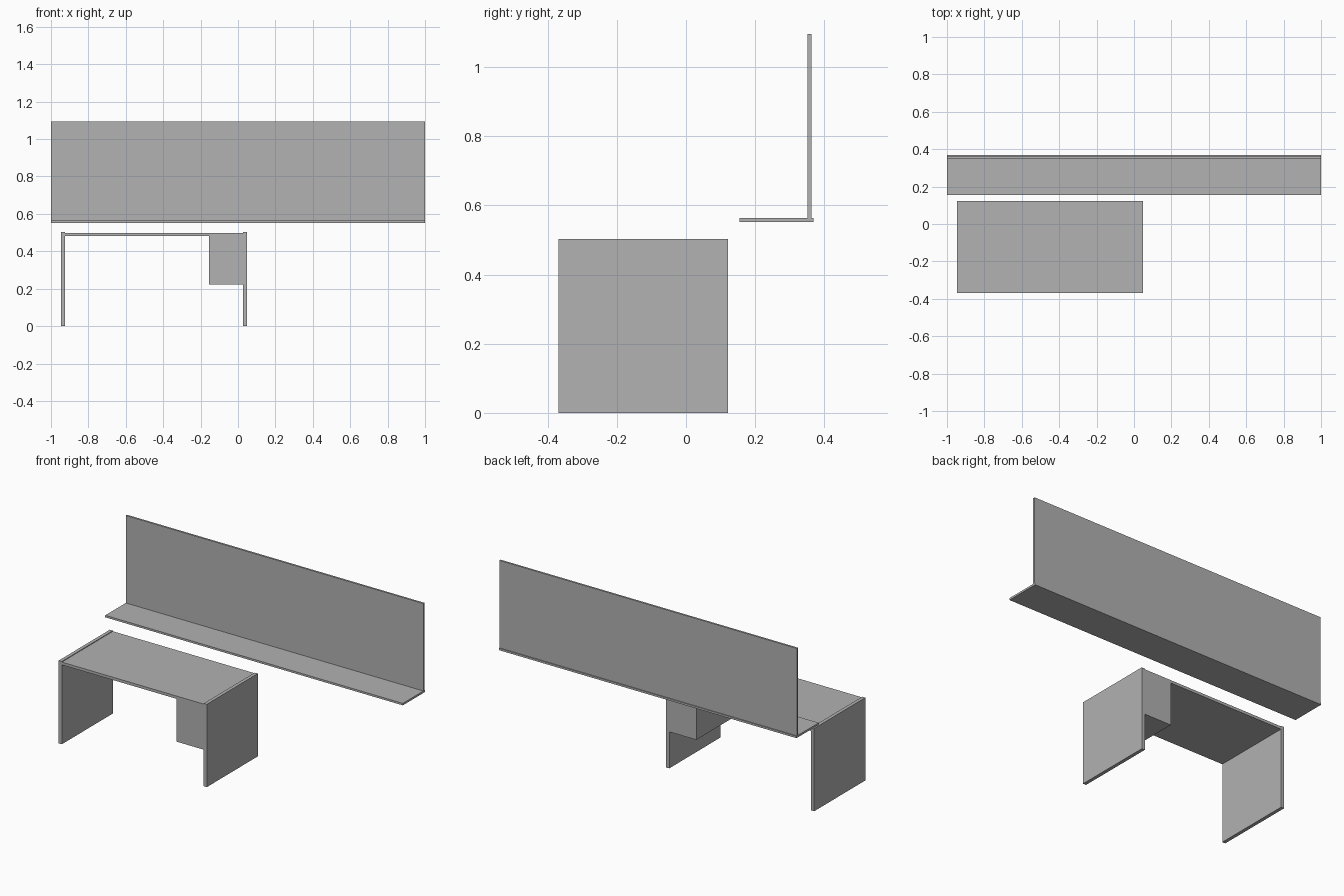
import bpy
import bmesh
from mathutils import Vector

cube = bpy.data.objects.get("Cube")
if cube:
    bpy.data.objects.remove(cube, do_unlink=True)

# Single matte grey
grey = bpy.data.materials.new("matte grey")
grey.use_nodes = True
colour = (0.445, 0.445, 0.445, 1.0)
grey.diffuse_color = colour
grey.node_tree.nodes["Principled BSDF"].inputs["Base Color"].default_value = colour


def box(name, x, y, z):
    """Box spanning the given (min, max) range on each axis."""
    low, high = (Vector(corner) for corner in zip(x, y, z))
    bm = bmesh.new()
    bmesh.ops.create_cube(bm, size=1.0)
    for v in bm.verts:
        v.co = (low + high) / 2 + v.co * (high - low)
    mesh = bpy.data.meshes.new(name)
    bm.to_mesh(mesh)
    bm.free()
    mesh.materials.append(grey)
    obj = bpy.data.objects.new(name, mesh)
    bpy.context.collection.objects.link(obj)
    return obj


# Desk: two side panels, a top set between them and a drawer box
depth = (-0.368, 0.122)
left, right = 0.048, -0.947
panel = 0.021
inner = (right + panel, left - panel)
box("desk_right_side", (right, inner[0]), depth, (0, 0.503))
box("desk_left_side", (inner[1], left), depth, (0, 0.503))
box("desk_top", inner, depth, (0.482, 0.499))
box("drawer_box", (-0.155, inner[1]), depth, (0.222, 0.482))

# Wall shelf with an upright back panel standing on it
box("wall_shelf", (-1, 1), (0.154, 0.368), (0.552, 0.564))
box("wall_panel", (-1, 1), (0.351, 0.363), (0.564, 1.095))
